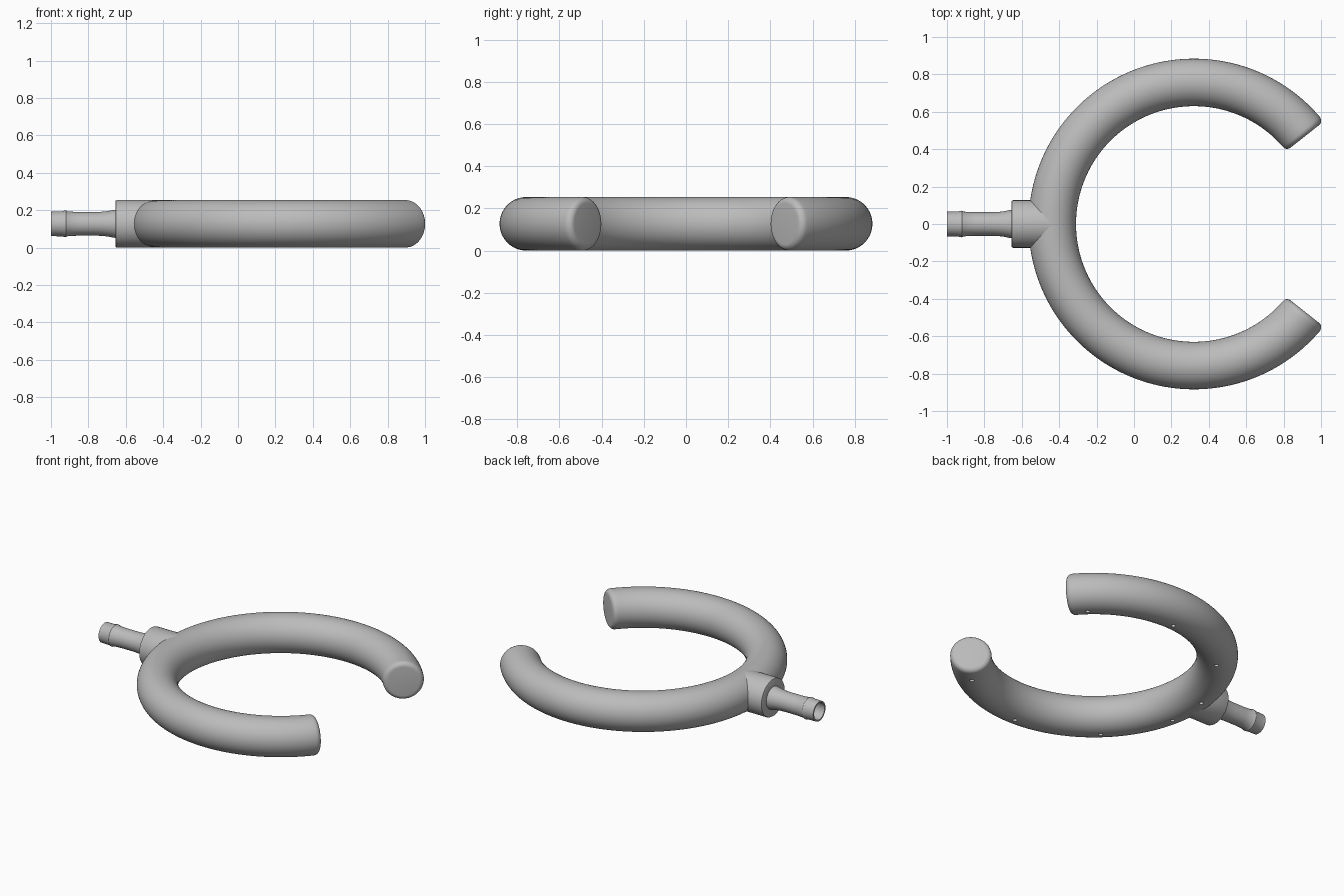
import bpy, bmesh
from math import sin, cos, pi, radians
from mathutils import Vector

if "Cube" in bpy.data.objects:
    bpy.data.objects.remove(bpy.data.objects["Cube"])

R, TUBE, CX, CZ = 0.757, 0.127, 0.32, 0.127   # ring radius, tube radius, ring centre
END = radians(38.3)                           # half angle of the gap
FILLET = 0.03
Z = Vector((0, 0, 1))
Y = Vector((0, 1, 0))

grey = bpy.data.materials.new("plain_grey")
grey.use_nodes = True
grey.diffuse_color = (0.5, 0.5, 0.5, 1)
grey.node_tree.nodes["Principled BSDF"].inputs["Base Color"].default_value = (0.5, 0.5, 0.5, 1)


def loft(name, rings, sides=64):
    """Capped skin over circles given as (centre, u axis, v axis, radius)."""
    bm = bmesh.new()
    loops = []
    for c, u, v, r in rings:
        loops.append([bm.verts.new(c + r * (u * cos(2 * pi * i / sides) + v * sin(2 * pi * i / sides)))
                      for i in range(sides)])
    for a, b in zip(loops, loops[1:]):
        for i in range(sides):
            j = (i + 1) % sides
            bm.faces.new((a[i], a[j], b[j], b[i]))
    bm.faces.new(loops[0])
    bm.faces.new(loops[-1])
    bmesh.ops.recalc_face_normals(bm, faces=bm.faces)
    mesh = bpy.data.meshes.new(name)
    bm.to_mesh(mesh)
    bm.free()
    mesh.materials.append(grey)
    ob = bpy.data.objects.new(name, mesh)
    bpy.context.collection.objects.link(ob)
    return ob


def arc(name, radius, end, fillet, steps=140):
    """C-shaped tube with rounded rims at both ends."""
    d = fillet / R
    rim = [(end + d * (1 - sin(t * pi / 12)), radius - fillet * (1 - cos(t * pi / 12)))
           for t in range(6, 0, -1)]
    span = 2 * pi - 2 * (end + d)
    stations = rim + [(end + d + span * k / steps, radius) for k in range(steps + 1)]
    stations += [(2 * pi - a, r) for a, r in reversed(rim)]
    rings = []
    for a, r in stations:
        out = Vector((cos(a), sin(a), 0))
        rings.append((Vector((CX, 0, CZ)) + out * R, out, Z, r))
    return loft(name, rings)


def turned(name, profile):
    """Solid turned about the stem axis from (x, radius) pairs."""
    return loft(name, [(Vector((x, 0, CZ)), Y, Z, r) for x, r in profile])


# Ring, socket and hose stem
ring = arc("ring_tube", TUBE, END, FILLET)
socket = turned("socket", [(-0.655, 0.121), (-0.653, 0.125), (-0.648, TUBE), (CX - R, TUBE)])
stem = turned("hose_stem", [
    (-1.0, 0.066), (-0.94, 0.067), (-0.93, 0.070), (-0.92, 0.071), (-0.912, 0.066),
    (-0.85, 0.063), (-0.76, 0.063), (-0.72, 0.065), (-0.69, 0.069), (-0.668, 0.074), (-0.64, 0.076)])

# Cutters: hollow inside, stem bore and outlet holes underneath
hollow = arc("hollow_cutter", 0.1, END + 0.04, 0.02)
bore = turned("bore_cutter", [(-1.1, 0.056), (CX - R, 0.056)])
holes = []
for deg in (47, 90, 133, 169.5):
    for side in (-1, 1):
        a = radians(deg) * side
        foot = Vector((CX + R * cos(a), R * sin(a), 0))
        X = Vector((1, 0, 0))
        holes.append(loft("hole_cutter", [(foot + Z * z, X, Y, 0.014) for z in (-0.05, 0.06)], 20))

for part, cutters in ((ring, [hollow, bore] + holes), (socket, [hollow, bore]), (stem, [bore])):
    bpy.ops.object.select_all(action='DESELECT')
    part.select_set(True)
    bpy.context.view_layer.objects.active = part
    for cutter in cutters:
        mod = part.modifiers.new("cut", 'BOOLEAN')
        mod.operation = 'DIFFERENCE'
        mod.solver = 'EXACT'
        mod.object = cutter
        bpy.ops.object.modifier_apply(modifier=mod.name)
    bpy.ops.object.shade_smooth_by_angle(angle=radians(32))

for cutter in [hollow, bore] + holes:
    bpy.data.objects.remove(cutter)
